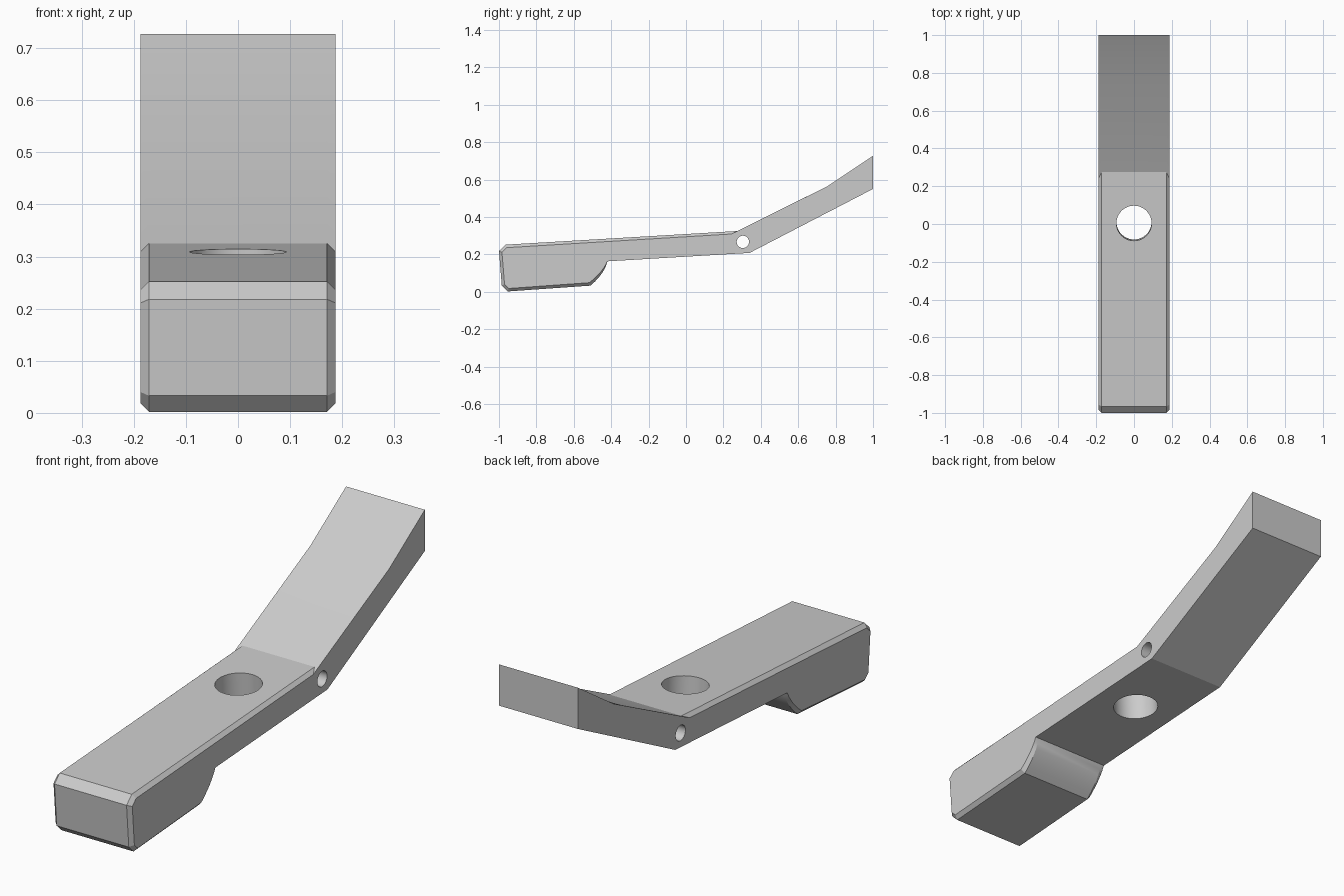
import bpy, bmesh, math
from mathutils import Vector

cube = bpy.data.objects.get("Cube")
if cube:
    bpy.data.objects.remove(cube, do_unlink=True)

HALF, CHAMFER = 0.187, 0.016

metal = bpy.data.materials.new("plain grey")
metal.use_nodes = True
grey = (0.6, 0.6, 0.6, 1)
metal.diffuse_color = grey
metal.node_tree.nodes["Principled BSDF"].inputs["Base Color"].default_value = grey


def curve(a, c, b, n=6):
    """Points of a quadratic curve from a to b, without b."""
    a, b, c = Vector(a), Vector(b), Vector(c)
    return [a * (1 - t) ** 2 + c * 2 * t * (1 - t) + b * t * t
            for t in (i / n for i in range(n))]


# Side profiles (y, z): the arm's shared part, then the full and chamfered grip
arm = [(-0.42, 0.163), (0.34, 0.208), (1, 0.55), (1, 0.727), (0.757, 0.565)]
full = arm + [(0.275, 0.325), (-0.965, 0.252), (-1, 0.218), (-0.985, 0.033), (-0.953, 0.002)]
full += curve((-0.51, 0.033), (-0.435, 0.098), arm[0])
inset = arm + [(0.243, 0.309), (-0.958, 0.236), (-0.984, 0.211), (-0.97, 0.04), (-0.947, 0.018)]
inset += curve((-0.516, 0.049), (-0.446, 0.105), arm[0])

# Lever body: profile lofted across the width, so the grip edges get chamfers
bm = bmesh.new()
sections = [(-HALF, inset), (CHAMFER - HALF, full), (HALF - CHAMFER, full), (HALF, inset)]
rings = [[bm.verts.new((x, p[0], p[1])) for p in prof] for x, prof in sections]
for r, s in zip(rings, rings[1:]):
    for i in range(len(r)):
        j = (i + 1) % len(r)
        bm.faces.new((r[i], r[j], s[j], s[i]))
bm.faces.new(rings[0])
bm.faces.new(rings[-1])
bmesh.ops.recalc_face_normals(bm, faces=bm.faces)
mesh = bpy.data.meshes.new("lever_body")
bm.to_mesh(mesh)
bm.free()
mesh.materials.append(metal)
lever = bpy.data.objects.new("lever_body", mesh)
bpy.context.collection.objects.link(lever)


def drill(name, centre, radius, rotation):
    """Cut a round hole through the lever."""
    bpy.ops.mesh.primitive_cylinder_add(vertices=48, radius=radius, depth=0.6,
                                        location=centre, rotation=rotation)
    cutter = bpy.context.object
    cutter.name = name
    cutter.hide_render = True
    cutter.data.materials.append(metal)
    mod = lever.modifiers.new(name, 'BOOLEAN')
    mod.operation = 'DIFFERENCE'
    mod.solver = 'EXACT'
    mod.object = cutter
    bpy.ops.object.select_all(action='DESELECT')
    lever.select_set(True)
    bpy.context.view_layer.objects.active = lever
    bpy.ops.object.modifier_apply(modifier=mod.name)
    bpy.data.objects.remove(cutter, do_unlink=True)


# Large hole square to the grip, small pivot hole across the bend
drill("mounting_hole", (0, 0.004, 0.31), 0.093, (math.radians(3.4), 0, 0))
drill("pivot_hole", (0, 0.304, 0.267), 0.033, (0, math.pi / 2, 0))

bpy.ops.object.shade_smooth_by_angle(angle=math.radians(15))
